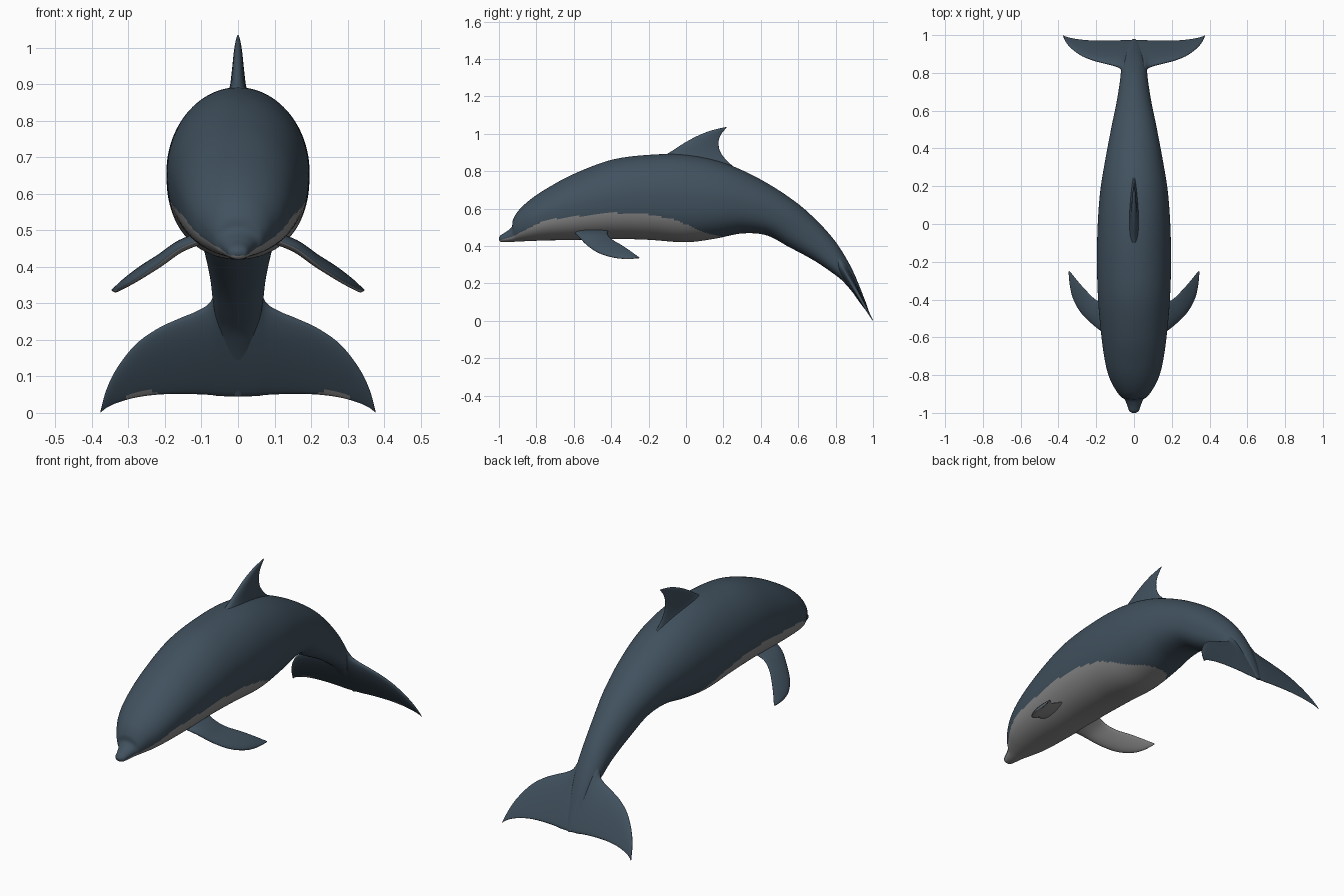
import bpy, bmesh, math
from mathutils import Vector

if "Cube" in bpy.data.objects:
    bpy.data.objects.remove(bpy.data.objects["Cube"])


def material(name, rgb):
    m = bpy.data.materials.new(name)
    m.diffuse_color = (*rgb, 1)
    m.use_nodes = True
    m.node_tree.nodes["Principled BSDF"].inputs["Base Color"].default_value = m.diffuse_color
    return m


SKIN = material("slate_blue", (0.052, 0.082, 0.112))
BELLY = material("pale_grey", (0.25, 0.25, 0.25))


def spline(rows, steps):
    """Catmull-Rom interpolation through rows of numbers."""
    out = []
    n = len(rows)
    for i in range(n - 1):
        p = [Vector(rows[min(max(j, 0), n - 1)]) for j in (i - 1, i, i + 1, i + 2)]
        for k in range(steps):
            t = k / steps
            out.append(0.5 * (2 * p[1] + (p[2] - p[0]) * t
                              + (2 * p[0] - 5 * p[1] + 4 * p[2] - p[3]) * t ** 2
                              + (3 * p[1] - p[0] - 3 * p[2] + p[3]) * t ** 3))
    out.append(Vector(rows[-1]))
    return out


def loft(name, rings, pale, mirror=False, cap_start=True):
    """Skin closed rings; faces passing the pale rule get the belly colour."""
    bm = bmesh.new()
    loops = [[bm.verts.new(p) for p in ring] for ring in rings]
    n = len(loops[0])
    for a, b in zip(loops, loops[1:]):
        for i in range(n):
            j = (i + 1) % n
            bm.faces.new((a[i], a[j], b[j], b[i]))
    if cap_start:
        bm.faces.new(loops[0])
    bm.faces.new(loops[-1])
    bmesh.ops.recalc_face_normals(bm, faces=bm.faces)
    bm.normal_update()
    for f in bm.faces:
        f.smooth = True
        f.material_index = 1 if pale(f.calc_center_median(), f.normal) else 0
    me = bpy.data.meshes.new(name)
    bm.to_mesh(me)
    bm.free()
    me.materials.append(SKIN)
    me.materials.append(BELLY)
    ob = bpy.data.objects.new(name, me)
    bpy.context.collection.objects.link(ob)
    if mirror:
        ob.modifiers.new("mirror", 'MIRROR').use_axis[0] = True
    return ob


def fin_rings(rows, normal, steps=8, m=28):
    """Lens sections from rows of (leading xyz, trailing xyz, thickness)."""
    rings = []
    for r in spline(rows, steps):
        lead, trail, t = Vector(r[0:3]), Vector(r[3:6]), max(r[6], 0.001)
        ring = []
        for k in range(m):
            a = 2 * math.pi * k / m
            u = (1 - math.cos(a)) / 2
            ring.append(lead.lerp(trail, u)
                        + normal * (t / 2 * math.sin(a) * (1.25 - 0.7 * u)))
        rings.append(ring)
    return rings


# Body: stations of (top y, top z, bottom y, bottom z, half width)
STATIONS = [
    (-1.0, .445, -1.0, .433, .008), (-.99, .458, -.99, .422, .025),
    (-.96, .477, -.96, .42, .036), (-.932, .502, -.925, .422, .05),
    (-.925, .54, -.90, .424, .07), (-.895, .59, -.87, .425, .094),
    (-.83, .65, -.82, .427, .126), (-.74, .71, -.74, .43, .151),
    (-.6, .785, -.6, .432, .172), (-.4, .86, -.4, .438, .19),
    (-.2, .887, -.2, .433, .196), (0, .888, 0, .42, .192),
    (.2, .845, .16, .44, .178), (.4, .755, .3, .467, .15),
    (.58, .64, .43, .457, .12), (.70, .535, .55, .395, .095),
    (.79, .435, .68, .325, .077), (.85, .345, .77, .265, .068),
    (.90, .25, .84, .21, .055), (.955, .115, .92, .115, .035),
    (.98, .045, .968, .045, .01)]

# Height of the belly colour line along y
BELLY_LINE = [(-1, .43), (-.93, .45), (-.85, .49), (-.73, .54), (-.5, .565),
              (-.3, .577), (-.1, .55), (0, .515), (.1, .472), (.2, .445), (.25, .40)]
LINE = spline(BELLY_LINE, 6)


def belly(c, n):
    for a, b in zip(LINE, LINE[1:]):
        if a.x <= c.y <= b.x:
            return c.z < a.y + (b.y - a.y) * (c.y - a.x) / (b.x - a.x)
    return False


rings = []
for yt, zt, yb, zb, w in spline(STATIONS, 12):
    mid, half = Vector((0, (yt + yb) / 2, (zt + zb) / 2)), Vector((0, yt - yb, zt - zb)) / 2
    ring = []
    for k in range(128):
        a = 2 * math.pi * k / 128
        c = math.cos(a)
        if c < 0:                      # flatter underside
            c = -abs(c) ** 0.78
        ring.append(mid + half * c + Vector((w * math.sin(a), 0, 0)))
    rings.append(ring)
loft("body", rings, belly)

# Dorsal fin
DORSAL = [(0, -.15, .865, 0, .30, .785, .085), (0, -.08, .905, 0, .225, .85, .05),
          (0, -.01, .95, 0, .185, .90, .036), (0, .06, .988, 0, .174, .95, .027),
          (0, .13, 1.016, 0, .184, .99, .018), (0, .19, 1.031, 0, .204, 1.018, .009),
          (0, .215, 1.036, 0, .218, 1.034, .003)]
loft("dorsal_fin", fin_rings(DORSAL, Vector((1, 0, 0))), lambda c, n: False)

# Flippers, pale underneath
FLIPPER = [(.10, -.60, .475, .10, -.41, .49, .035), (.16, -.575, .45, .16, -.42, .465, .034),
           (.22, -.53, .405, .21, -.395, .435, .03), (.28, -.47, .365, .26, -.345, .405, .026),
           (.32, -.40, .342, .30, -.30, .375, .021), (.338, -.33, .333, .328, -.265, .35, .015),
           (.346, -.255, .335, .344, -.248, .338, .005)]
loft("flippers", fin_rings(FLIPPER, Vector((.5, -.25, .83)).normalized()),
     lambda c, n: n.z < -.35, mirror=True)

# Tail flukes on a sloped plane: (x, leading z, trailing z, thickness)
FLUKE = [(0, .38, .045, .05), (.05, .36, .046, .05), (.075, .305, .049, .045),
         (.11, .28, .051, .04), (.16, .259, .052, .034), (.22, .231, .05, .028),
         (.28, .188, .042, .022), (.33, .125, .028, .016), (.36, .065, .014, .01),
         (.377, .004, 0, .003)]
rows = [(x, 1 - .57 * a, a, x, 1 - .57 * b, b, t) for x, a, b, t in FLUKE]
loft("tail_flukes", fin_rings(rows, Vector((0, 1, .57)).normalized()),
     lambda c, n: n.z < 0 and ((c.x - .255) / .055) ** 2 + ((c.z - .035) / .027) ** 2 < 1,
     mirror=True, cap_start=False)
